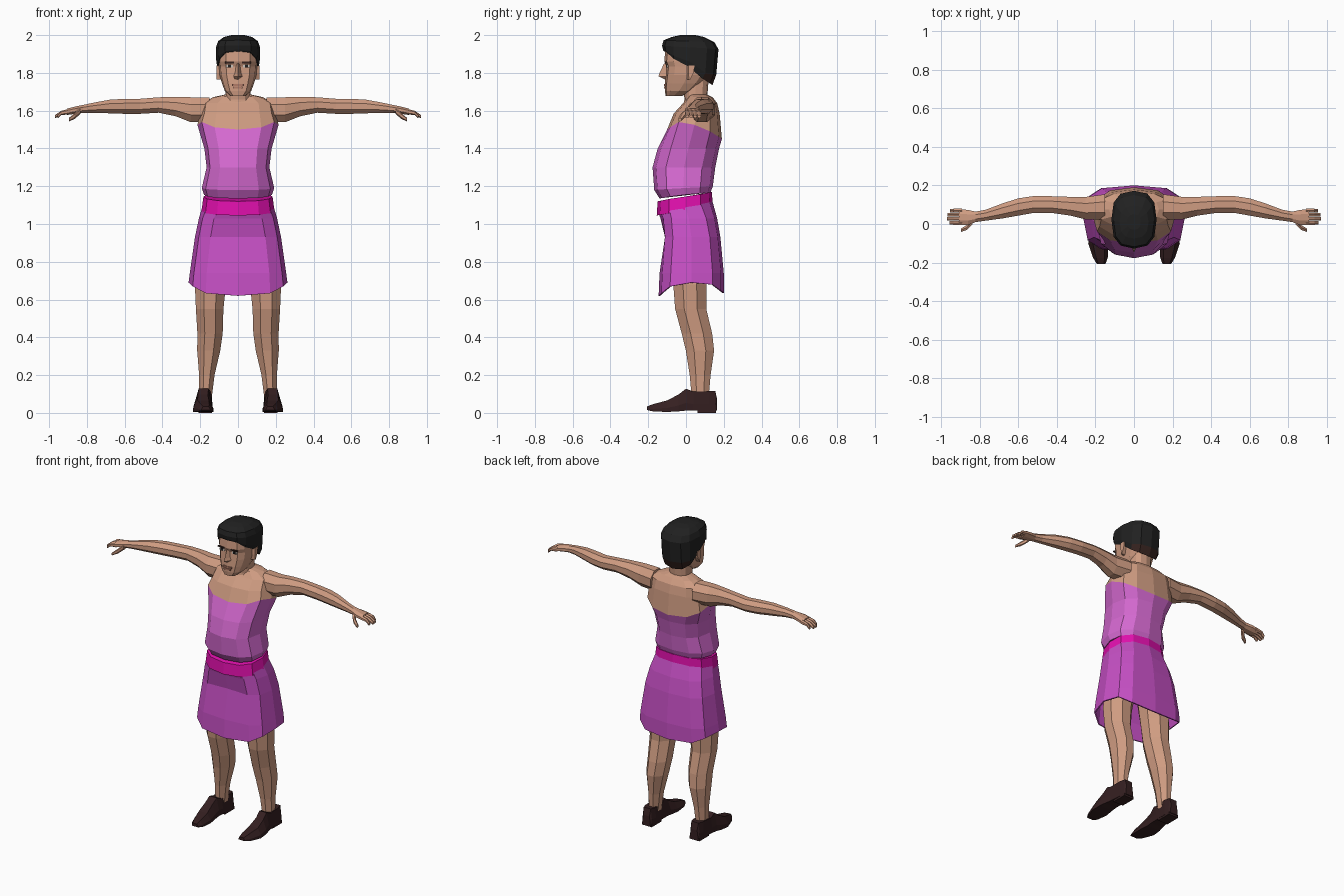
import bpy, bmesh, math
from mathutils import Vector


def material(name, rgb):
    m = bpy.data.materials.new(name)
    m.diffuse_color = (*rgb, 1)
    return m


SKIN = material("skin", (0.62, 0.33, 0.22))
TOP = material("orchid_top", (0.66, 0.14, 0.63))
SKIRT = material("purple_skirt", (0.57, 0.08, 0.56))
BELT = material("magenta_belt", (0.75, 0.005, 0.42))
HAIR = material("black_hair", (0.015, 0.015, 0.015))
NAPE = material("brown_nape", (0.035, 0.016, 0.013))
SHOE = material("dark_brown_leather", (0.035, 0.014, 0.015))
LIP = material("lip", (0.45, 0.2, 0.14))
WHITE = material("eye_white", (0.6, 0.55, 0.5))


def loft(name, rings, mat, caps=True):
    """Skin a list of equal-length point rings with quads."""
    bm = bmesh.new()
    vs = [[bm.verts.new(p) for p in r] for r in rings]
    n = len(rings[0])
    for a, b in zip(vs, vs[1:]):
        for i in range(n):
            j = (i + 1) % n
            bm.faces.new((a[i], a[j], b[j], b[i]))
    if caps:
        bm.faces.new(vs[0])
        bm.faces.new(vs[-1])
    bmesh.ops.recalc_face_normals(bm, faces=bm.faces)
    me = bpy.data.meshes.new(name)
    bm.to_mesh(me)
    bm.free()
    ob = bpy.data.objects.new(name, me)
    bpy.context.collection.objects.link(ob)
    me.materials.append(mat)
    return ob


def ring(z, w, yf, yb, p=0.8, n=12):
    """Rounded-box ring starting at the front; z may be a function of -1 (front) .. 1 (back)."""
    pts = []
    for i in range(n):
        a = 2 * math.pi * i / n - math.pi / 2
        c, s = round(math.cos(a), 6), round(math.sin(a), 6)
        x = math.copysign(abs(c) ** p, c) * w
        y = (yf + yb) / 2 + math.copysign(abs(s) ** p, s) * (yb - yf) / 2
        pts.append(Vector((x, y, z(s) if callable(z) else z)))
    return pts


def lerp_table(pairs):
    """Piecewise-linear function through (input, output) pairs."""
    def f(s):
        for (a, u), (b, v) in zip(pairs, pairs[1:]):
            if s <= b:
                return u + (v - u) * max(0, s - a) / (b - a)
        return pairs[-1][1]
    return f


def box(name, centre, size, mat):
    x, y, z = (h / 2 for h in size)
    c = Vector(centre)
    return loft(name, [[c + Vector(p) for p in ((-x, -y, k), (x, -y, k), (x, y, k), (-x, y, k))]
                       for k in (-z, z)], mat)


# Strapless top, open edge shared with the bare shoulders
neckline = lerp_table([(-1, 1.50), (-0.866, 1.512), (-0.5, 1.54), (0, 1.525), (0.5, 1.49), (1, 1.45)])
edge = ring(neckline, 0.215, -0.10, 0.19)
hem = lambda s: 1.155 + 0.02 * s if s < 0 else 1.155 + 0.012 * s
loft("strapless_top", [ring(hem, 0.18, -0.14, 0.13),
                       ring(lambda s: 1.19 + 0.01 * s, 0.192, -0.168, 0.142),
                       ring(1.30, 0.166, -0.177, 0.155),
                       ring(1.40, 0.178, -0.150, 0.175), edge], TOP)

# Chest, shoulders and neck
loft("chest", [edge, ring(1.585, 0.20, -0.065, 0.178), ring(1.64, 0.19, -0.015, 0.165),
               ring(1.672, 0.13, 0.01, 0.14), ring(1.685, 0.07, 0.015, 0.11)], SKIN)
loft("neck", [ring(1.60, 0.085, -0.02, 0.13), ring(1.66, 0.066, -0.008, 0.112),
              ring(1.77, 0.064, -0.02, 0.12)], SKIN)

# Belt, tilted down to the front
tilt = lambda z: (lambda s: z + 0.025 * s)
loft("belt", [ring(tilt(1.07), 0.193, -0.155, 0.142), ring(tilt(1.145), 0.183, -0.150, 0.137)], BELT)

# Flared skirt with a fold at the front and a lifted hem at the sides
skirt_hem = lerp_table([(-1, 0.62), (-0.5, 0.67), (0, 0.69), (0.5, 0.68), (1, 0.635)])
rows = [ring(skirt_hem, 0.262, -0.145, 0.20, 0.62), ring(0.74, 0.255, -0.14, 0.20, 0.62),
        ring(0.93, 0.228, -0.125, 0.182, 0.65), ring(1.03, 0.207, -0.135, 0.165, 0.7),
        ring(tilt(1.095), 0.188, -0.150, 0.14, 0.8)]
rows[2][0].y += 0.02
skirt = loft("skirt", rows, SKIRT, caps=False)
solid = skirt.modifiers.new("cloth", "SOLIDIFY")
solid.thickness = 0.008
loft("hips", [ring(0.90, 0.16, -0.07, 0.13), ring(1.08, 0.175, -0.13, 0.13)], SKIN)

# Head with a tapering jaw
loft("head", [ring(1.678, 0.042, -0.108, -0.02, 0.7), ring(1.705, 0.070, -0.112, 0.04, 0.7),
              ring(1.745, 0.085, -0.112, 0.09, 0.7), ring(1.79, 0.098, -0.108, 0.125, 0.7),
              ring(1.835, 0.102, -0.104, 0.14, 0.7), ring(1.86, 0.104, -0.115, 0.145, 0.7),
              ring(1.94, 0.100, -0.108, 0.14, 0.7)], SKIN)
loft("nose", [[Vector(p) for p in ((-w, -0.10, z), (0, y, z), (w, -0.10, z))]
              for z, w, y in ((1.765, 0.020, -0.110), (1.782, 0.026, -0.146),
                              (1.80, 0.018, -0.140), (1.85, 0.010, -0.116))], SKIN)
box("upper_lip", (0, -0.111, 1.735), (0.062, 0.009, 0.010), LIP)
box("lower_lip", (0, -0.112, 1.722), (0.050, 0.009, 0.010), LIP)

# Cropped hair: fringe, sideburns and a long nape
hairline = lerp_table([(-1, 1.915), (-0.866, 1.912), (-0.5, 1.875), (0, 1.835), (0.5, 1.77), (1, 1.735)])
low = lerp_table([(-1, 1.925), (-0.5, 1.89), (0, 1.86), (0.5, 1.80), (1, 1.79)])
hair = loft("hair", [ring(hairline, 0.108, -0.119, 0.140, 0.75),
                     ring(low, 0.115, -0.122, 0.160, 0.75),
                     ring(lambda s: 1.935 - 0.01 * s, 0.117, -0.127, 0.172, 0.75),
                     ring(lambda s: 1.968 - 0.005 * s, 0.105, -0.118, 0.150, 0.75),
                     ring(1.990, 0.075, -0.075, 0.095, 0.8),
                     ring(2.0, 0.035, -0.03, 0.05)], HAIR)
hair.data.materials.append(NAPE)
for f in hair.data.polygons:
    if f.center.y > 0.09 and f.center.z < 1.80 and abs(f.normal.z) < 0.8:
        f.material_index = 1


def limb(name, sections, side, axis, mat, n=8):
    """Loft ellipses along z (legs) or x (arms): (position, centre a, centre b, radius a, radius b)."""
    rings = []
    for t, a, b, ra, rb in sections:
        r = []
        for i in range(n):
            k = 2 * math.pi * (i + 0.5) / n
            u, v = a + ra * 1.05 * math.cos(k), b + rb * 1.05 * math.sin(k)
            r.append(Vector((side * u, v, t)) if axis == "z" else Vector((side * t, u, v)))
        rings.append(r)
    return loft(name, rings, mat)


ARM = [(0.15, 0.088, 1.605, 0.068, 0.068), (0.25, 0.082, 1.605, 0.060, 0.068),
       (0.33, 0.092, 1.622, 0.050, 0.053), (0.42, 0.100, 1.630, 0.045, 0.042),
       (0.52, 0.101, 1.623, 0.045, 0.041), (0.60, 0.088, 1.623, 0.046, 0.041),
       (0.68, 0.068, 1.622, 0.040, 0.037), (0.77, 0.045, 1.615, 0.029, 0.027),
       (0.82, 0.037, 1.609, 0.028, 0.022), (0.86, 0.034, 1.603, 0.040, 0.020),
       (0.905, 0.036, 1.594, 0.043, 0.017)]
THUMB = [(0.835, 0.015, 1.598, 0.018, 0.016), (0.865, -0.018, 1.572, 0.014, 0.015),
         (0.895, -0.032, 1.552, 0.010, 0.009)]
LEG = [(1.00, 0.095, 0.03, 0.088, 0.11), (0.68, 0.146, 0.02, 0.085, 0.09),
       (0.55, 0.150, 0.025, 0.075, 0.085), (0.42, 0.148, 0.058, 0.069, 0.083),
       (0.33, 0.155, 0.074, 0.063, 0.077), (0.20, 0.165, 0.075, 0.042, 0.057),
       (0.08, 0.172, 0.075, 0.034, 0.046)]
# Shoe sections: y, centre x, half width, sole height, top height, top half width
SHOE_ROWS = [(-0.207, 0.170, 0.022, 0.015, 0.034, 0.014), (-0.175, 0.174, 0.038, 0.008, 0.046, 0.022),
             (-0.10, 0.184, 0.053, 0.005, 0.066, 0.030), (-0.04, 0.186, 0.048, 0.008, 0.097, 0.026),
             (0.0, 0.182, 0.043, 0.012, 0.128, 0.026), (0.04, 0.178, 0.040, 0.012, 0.112, 0.035),
             (0.12, 0.174, 0.038, 0.012, 0.115, 0.036), (0.155, 0.174, 0.034, 0.012, 0.116, 0.026),
             (0.165, 0.174, 0.028, 0.012, 0.07, 0.022)]

for side, tag in ((-1, "left"), (1, "right")):
    # Arm, thumb and four drooping fingers
    limb(f"{tag}_arm", ARM, side, "x", SKIN)
    limb(f"{tag}_thumb", THUMB, side, "x", SKIN, 6)
    for i, reach in enumerate((0.955, 0.968, 0.966, 0.952)):
        y = 0.006 + 0.021 * i
        limb(f"{tag}_finger_{i + 1}", [(0.89, y, 1.596, 0.011, 0.014), (0.935, y, 1.588, 0.011, 0.011),
                                       (reach, y, 1.569, 0.010, 0.008)], side, "x", SKIN, 6)
    # Leg
    limb(f"{tag}_leg", LEG, side, "z", SKIN)
    # Shoe and heel block
    loft(f"{tag}_shoe", [[Vector((side * (x + dx), y, z)) for dx, z in
                          ((-w, lo), (w, lo), (w, lo + 0.35 * (hi - lo)), (tw, hi),
                           (-tw, hi), (-w, lo + 0.35 * (hi - lo)))]
                         for y, x, w, lo, hi, tw in SHOE_ROWS], SHOE)
    box(f"{tag}_heel", (side * 0.174, 0.11, 0.009), (0.072, 0.10, 0.018), SHOE)
    # Ear, eye and brow
    loft(f"{tag}_ear", [[Vector((side * x, y, z)) for x, y in ((0.09, y0), (0.114, y0 + 0.012), (0.114, y1), (0.09, y1))]
                        for z, y0, y1 in ((1.765, 0.005, 0.022), (1.80, 0.0, 0.04), (1.84, 0.0, 0.045))], SKIN)
    box(f"{tag}_eye_white", (side * 0.045, -0.099, 1.836), (0.036, 0.008, 0.013), WHITE)
    box(f"{tag}_iris", (side * 0.045, -0.101, 1.837), (0.017, 0.009, 0.015), HAIR)
    box(f"{tag}_brow", (side * 0.046, -0.107, 1.855), (0.048, 0.009, 0.008), NAPE)
